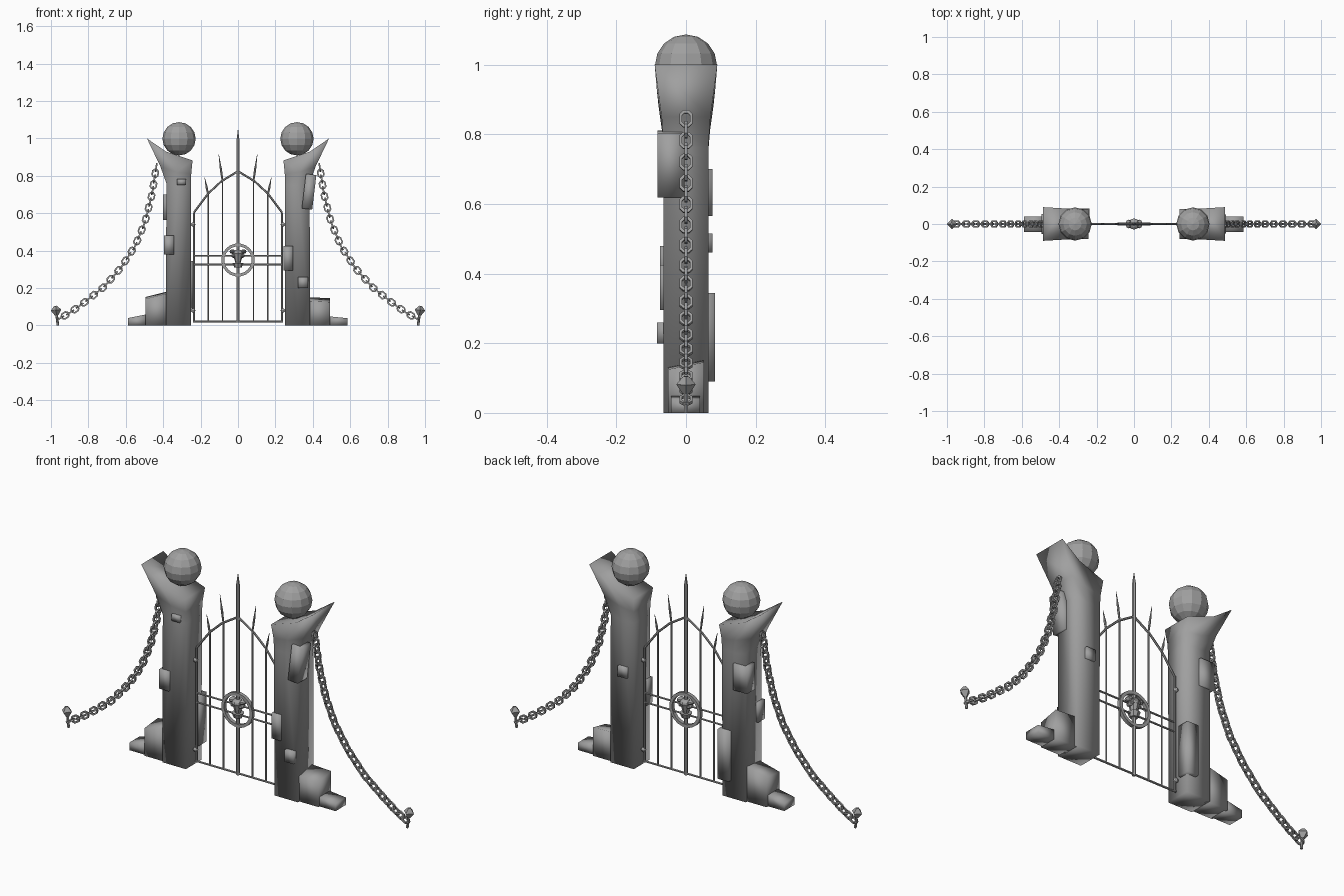
import bpy, bmesh, math
from mathutils import Vector, Matrix

if "Cube" in bpy.data.objects:
    bpy.data.objects.remove(bpy.data.objects["Cube"])

# Dark stone / iron grey
GREY = bpy.data.materials.new("dark_grey")
GREY.diffuse_color = (.35, .35, .35, 1)
GREY.use_nodes = True
GREY.node_tree.nodes["Principled BSDF"].inputs["Base Color"].default_value = GREY.diffuse_color


def finish(name, bm, smooth=None):
    bmesh.ops.recalc_face_normals(bm, faces=bm.faces[:])
    me = bpy.data.meshes.new(name)
    bm.to_mesh(me)
    bm.free()
    me.materials.append(GREY)
    ob = bpy.data.objects.new(name, me)
    bpy.context.collection.objects.link(ob)
    if smooth == 180:
        me.shade_smooth()
    elif smooth:
        bpy.ops.object.select_all(action='DESELECT')
        ob.select_set(True)
        bpy.context.view_layer.objects.active = ob
        bpy.ops.object.shade_smooth_by_angle(angle=math.radians(smooth))
    return ob


def rod(bm, p, q, r1, r2=None, sides=6):
    # straight bar or cone between two points
    p, q = Vector(p), Vector(q)
    d = q - p
    m = Matrix.Translation((p + q) / 2) @ d.to_track_quat('Z', 'Y').to_matrix().to_4x4()
    bmesh.ops.create_cone(bm, cap_ends=True, segments=sides, radius1=r1,
                          radius2=r1 if r2 is None else r2, depth=d.length, matrix=m)


def ball(bm, c, r, scale=(1, 1, 1), u=8, v=6):
    bmesh.ops.create_uvsphere(bm, u_segments=u, v_segments=v, radius=r,
                              matrix=Matrix.Translation(c) @ Matrix.Diagonal((*scale, 1)))


def block(name, x, y, z, tilt=0.0, slope=(0, 0)):
    # soft-shaded box from ranges; slope tilts the top along x and y
    bm = bmesh.new()
    c = Vector(((x[0] + x[1]) / 2, (y[0] + y[1]) / 2, (z[0] + z[1]) / 2))
    s = Vector((x[1] - x[0], y[1] - y[0], z[1] - z[0]))
    for v in bmesh.ops.create_cube(bm, size=1)['verts']:
        top = v.co.z > 0
        v.co = Vector(v.co[i] * s[i] for i in range(3))
        if top:
            v.co.z += slope[0] * v.co.x + slope[1] * v.co.y
    bm.transform(Matrix.Translation(c) @ Matrix.Rotation(tilt, 4, 'Y'))
    return finish(name, bm, 180)


def ring(bm, major, minor, n, k, mat, stretch=0.0, depth=1.0):
    # torus in the XZ plane, optionally stretched along z
    rows = []
    for i in range(n):
        a = 2 * math.pi * (i + 0.5) / n
        row = []
        for j in range(k):
            b = 2 * math.pi * (j + 0.5) / k
            rr = major + minor * math.cos(b)
            z = rr * math.sin(a) + math.copysign(stretch, math.sin(a))
            row.append(bm.verts.new(mat @ Vector((rr * math.cos(a), depth * minor * math.sin(b), z))))
        rows.append(row)
    for i in range(n):
        for j in range(k):
            A, B = rows[i], rows[(i + 1) % n]
            bm.faces.new((A[j], B[j], B[(j + 1) % k], A[(j + 1) % k]))


# Pillar ring: outer (x, z, half y), middle, inner
PILLAR = [((.385, 0, .064), (.318, 0, .064), (.252, 0, .064)),
          ((.383, .76, .064), (.318, .75, .064), (.25, .75, .064)),
          ((.415, .85, .07), (.33, .82, .069), (.25, .81, .069)),
          ((.487, 1.0, .09), (.385, .93, .084), (.243, .882, .079))]
CHAIN = [(.435, .86), (.46, .70), (.497, .553), (.55, .425), (.625, .31),
         (.717, .206), (.818, .126), (.893, .072), (.965, .03)]

for side, s in (("left", -1), ("right", 1)):
    # flared pillar
    bm = bmesh.new()
    rows = []
    for o, m, i in PILLAR:
        pts = [(p[0], -p[2], p[1]) for p in (o, m, i)] + [(p[0], p[2], p[1]) for p in (i, m, o)]
        rows.append([bm.verts.new((s * x, y, z)) for x, y, z in pts])
    for a, b in zip(rows, rows[1:]):
        for j in range(6):
            bm.faces.new((a[j], a[(j + 1) % 6], b[(j + 1) % 6], b[j]))
    for r in (rows[0], rows[-1]):
        bm.faces.new((r[0], r[1], r[4], r[5]))
        bm.faces.new((r[1], r[2], r[3], r[4]))
    finish(side + "_pillar", bm, 180)

    # ball finial
    bm = bmesh.new()
    ball(bm, (s * .315, 0, .998), .089, u=12, v=8)
    finish(side + "_finial_ball", bm)

    # chain of alternating links along the sagging path
    pts = [Vector((s * x, 0, z)) for x, z in CHAIN]
    lens = [(b - a).length for a, b in zip(pts, pts[1:])]
    total = sum(lens)
    n = 33
    bm = bmesh.new()
    for k in range(n):
        d = total * (k + .5) / n
        i = 0
        while i < len(lens) - 1 and d > lens[i]:
            d -= lens[i]
            i += 1
        t = d / lens[i]
        tan = lambda j: (pts[min(j + 1, len(pts) - 1)] - pts[max(j - 1, 0)]).normalized()
        dirv = tan(i).lerp(tan(i + 1), t).normalized()
        ang = math.atan2(dirv.x, dirv.z)
        mat = Matrix.Translation(pts[i].lerp(pts[i + 1], t)) @ Matrix.Rotation(ang, 4, 'Y')
        if k % 2 == 0:
            mat = mat @ Matrix.Rotation(math.pi / 2, 4, 'Z')
        ring(bm, .0165, .0062, 8, 4, mat, stretch=.005)
    finish(side + "_chain", bm)

    # ground stake with faceted head
    bm = bmesh.new()
    rod(bm, (s * .963, 0, 0), (s * .971, 0, .07), .007)
    rod(bm, (s * .970, 0, .055), (s * .973, 0, .082), .010, .028, 4)
    rod(bm, (s * .973, 0, .082), (s * .975, 0, .105), .028, .008, 4)
    finish(side + "_stake", bm)

# Stepped foot stones
block("left_foot_stone", (-.495, -.375), (-.053, .053), (0, .162), slope=(.25, .1))
block("left_low_stone", (-.587, -.485), (-.043, .04), (0, .05), slope=(.2, 0))
block("right_foot_stone", (.375, .493), (-.052, .052), (0, .138), slope=(-.05, .2))
block("right_low_stone", (.485, .585), (-.043, .04), (0, .044), slope=(-.1, 0))

# Raised bricks on the pillars
for name, x, z, y in (
        ("left_front_brick_small", (-.325, -.278), (.75, .783), (-.078, -.03)),
        ("left_front_brick", (-.396, -.342), (.38, .48), (-.075, -.02)),
        ("left_back_brick", (-.40, -.32), (.565, .70), (.01, .076)),
        ("left_back_brick_tall", (-.30, -.238), (.09, .345), (.02, .084)),
        ("right_front_brick_inner", (.242, .293), (.295, .425), (-.075, -.015)),
        ("right_front_brick_low", (.322, .374), (.2, .26), (-.084, -.03)),
        ("right_back_brick", (.285, .335), (.46, .515), (.03, .076))):
    block(name, x, y, z)
block("right_front_brick_leaning", (.352, .408), (-.082, -.005), (.622, .808), tilt=.12)

# Gate frame with pointed arch and rails
bm = bmesh.new()
ARCH = [(.235, .02), (.235, .605), (.16, .705), (.09, .77), (0, .825)]
for s in (-1, 1):
    for (x1, z1), (x2, z2) in zip(ARCH, ARCH[1:]):
        rod(bm, (s * x1, 0, z1), (s * x2, 0, z2), .0055)
    for z in (.325, .373):
        rod(bm, (s * .235, 0, z), (s * .02, 0, z), .005)
rod(bm, (-.24, 0, .022), (.24, 0, .022), .0055)
finish("gate_frame", bm)

# Gate bars and spear tips
bm = bmesh.new()
for s in (-1, 1):
    for x, z, tx, tz in ((.16, .70, .178, .79), (.083, .775, .103, .915)):
        rod(bm, (s * x, 0, .02), (s * x, 0, z), .0042)
        mx, mz = x + (tx - x) * .4, z + (tz - z) * .4
        rod(bm, (s * x, 0, z), (s * mx, 0, mz), .0045, .006)
        rod(bm, (s * mx, 0, mz), (s * tx, 0, tz), .006, .0008)
rod(bm, (0, 0, .015), (0, 0, .99), .009)
rod(bm, (0, 0, .99), (0, 0, 1.045), .009, .0015)
finish("gate_bars", bm)

# Central ring
bm = bmesh.new()
ring(bm, .081, .011, 20, 4, Matrix.Translation((0, 0, .35)), depth=1.2)
finish("gate_ring", bm, 40)

# Carved ornament inside the ring, front and back
bm = bmesh.new()
ball(bm, (0, 0, .385), .028, (1.1, 1.1, .75))
for s in (-1, 1):
    ball(bm, (s * .03, 0, .395), .015, (1, 1.6, .8))
    ball(bm, (s * .022, 0, .372), .014, (1, 1.6, .8))
rod(bm, (0, 0, .375), (0, 0, .335), .026, .014, 8)
rod(bm, (0, 0, .335), (0, 0, .31), .03, .02, 8)
finish("gate_ornament", bm)

# Hinge knobs
bm = bmesh.new()
for s in (-1, 1):
    for z in (.08, .54):
        ball(bm, (s * .24, 0, z), .012)
        rod(bm, (s * .235, 0, z), (s * .262, 0, z), .006)
finish("gate_hinges", bm, 40)
